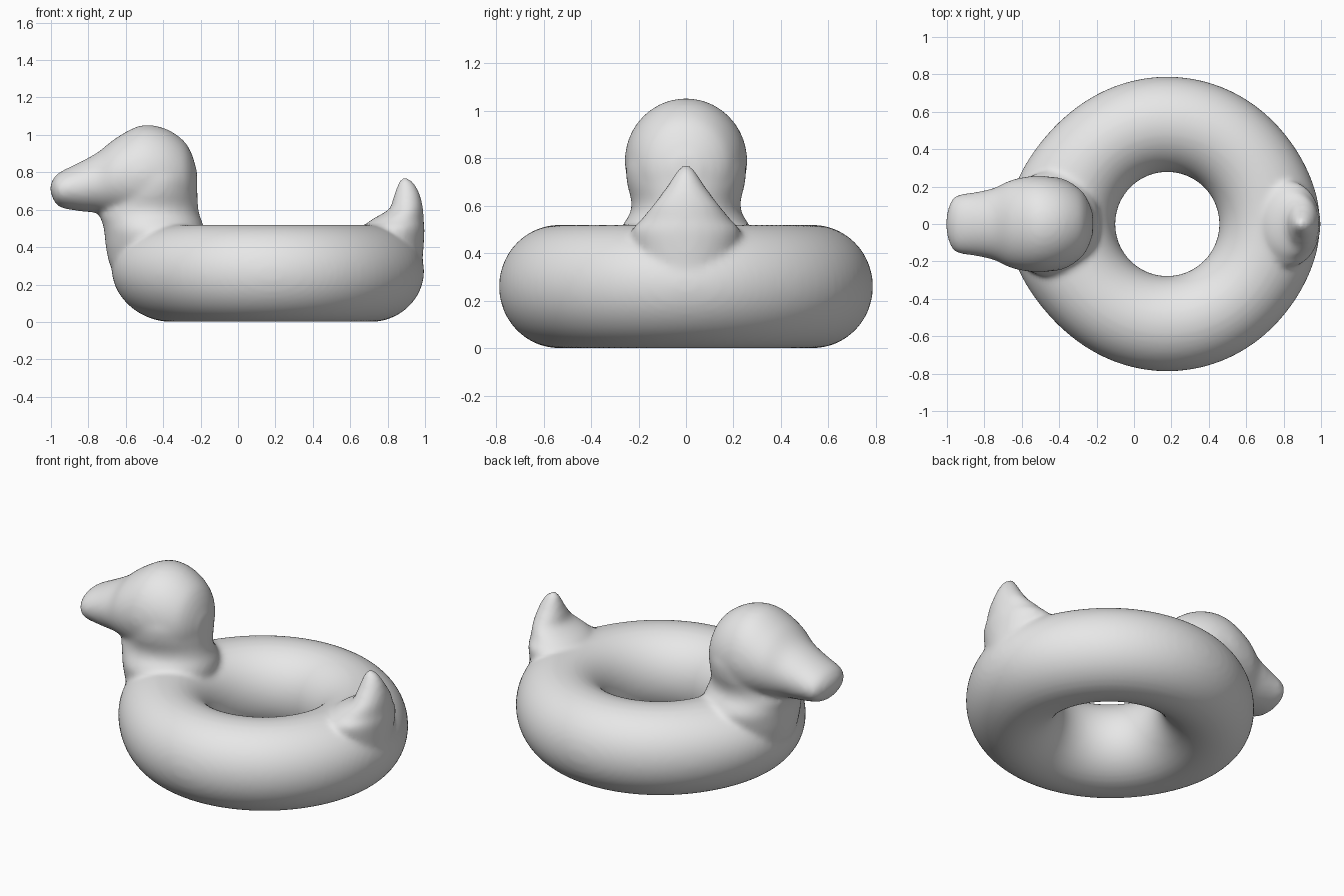
import bpy
import bmesh
from math import sin, cos, pi, exp, tau
from mathutils import Vector

cube = bpy.data.objects.get("Cube")
if cube:
    bpy.data.objects.remove(cube, do_unlink=True)

SIDES = 48


def spline(rows, steps=5):
    """Catmull-Rom interpolation through rows of section values."""
    pts = [Vector(r) for r in rows]
    out = []
    for i in range(len(pts) - 1):
        a, b = pts[max(i - 1, 0)], pts[i]
        c, d = pts[i + 1], pts[min(i + 2, len(pts) - 1)]
        for k in range(steps):
            t = k / steps
            out.append(b + (c - a) * (t / 2) + (a * 2 - b * 5 + c * 4 - d) * (t * t / 2)
                       + (b * 3 - a - c * 3 + d) * (t ** 3 / 2))
    return out + [pts[-1]]


def bridge(bm, ring_a, ring_b):
    n = len(ring_a)
    for j in range(n):
        k = (j + 1) % n
        bm.faces.new((ring_a[j], ring_a[k], ring_b[k], ring_b[j]))


def loft(bm, rows, place):
    """Rows are (station, low edge, high edge, half width)."""
    rings = []
    for s, lo, hi, w in spline(rows):
        mid, half = (lo + hi) / 2, max((hi - lo) / 2, 0.003)
        w = max(w, 0.003)
        rings.append([bm.verts.new(place(s, mid + half * cos(tau * j / SIDES),
                                         w * sin(tau * j / SIDES)))
                      for j in range(SIDES)])
    for a, b in zip(rings, rings[1:]):
        bridge(bm, a, b)
    bm.faces.new(rings[0])
    bm.faces.new(rings[-1])


def upright(s, m, w):
    return (m, w, s)


def lengthwise(s, m, w):
    return (s, w, m)


def add_ring(bm):
    """Inflated ring, swelling outward at the chest and slightly at the tail."""
    rings = []
    for i in range(96):
        u = tau * i / 96 - pi
        swell = 0.08 * exp(-((pi - abs(u)) / 0.5) ** 2) + 0.036 * exp(-(u / 0.45) ** 2)
        ring = []
        for j in range(SIDES):
            v = tau * j / SIDES
            r = 0.533 + 0.255 * cos(v) + swell * max(cos(v), 0) * (0.8 + 0.3 * sin(v))
            ring.append(bm.verts.new((0.178 + r * cos(u), r * sin(u), 0.26 + 0.26 * sin(v))))
        rings.append(ring)
    for a, b in zip(rings, rings[1:] + rings[:1]):
        bridge(bm, a, b)


bm = bmesh.new()
add_ring(bm)

# Neck rising out of the ring
loft(bm, [(0.18, -0.55, -0.25, 0.18), (0.28, -0.67, -0.20, 0.23),
          (0.38, -0.703, -0.19, 0.26), (0.48, -0.715, -0.18, 0.28),
          (0.53, -0.725, -0.19, 0.26), (0.57, -0.74, -0.205, 0.235),
          (0.62, -0.73, -0.214, 0.23), (0.70, -0.70, -0.217, 0.25),
          (0.78, -0.66, -0.225, 0.25), (0.84, -0.60, -0.27, 0.21)], upright)

# Head and bill
loft(bm, [(-1.004, 0.70, 0.73, 0.04), (-0.985, 0.65, 0.77, 0.105),
          (-0.95, 0.613, 0.802, 0.152), (-0.85, 0.593, 0.852, 0.17),
          (-0.75, 0.583, 0.907, 0.192), (-0.65, 0.565, 0.985, 0.237),
          (-0.52, 0.53, 1.05, 0.258), (-0.40, 0.53, 1.038, 0.242),
          (-0.30, 0.56, 0.978, 0.195), (-0.25, 0.61, 0.905, 0.135),
          (-0.218, 0.70, 0.80, 0.05)], lengthwise)

# Upturned tail
loft(bm, [(0.30, 0.62, 0.985, 0.20), (0.48, 0.66, 0.997, 0.23),
          (0.54, 0.705, 0.993, 0.19), (0.60, 0.805, 0.99, 0.142),
          (0.65, 0.826, 0.981, 0.104), (0.70, 0.842, 0.965, 0.068),
          (0.745, 0.858, 0.938, 0.04), (0.777, 0.885, 0.90, 0.01)], upright)

bmesh.ops.recalc_face_normals(bm, faces=bm.faces[:])
mesh = bpy.data.meshes.new("duck_swim_ring")
bm.to_mesh(mesh)
bm.free()
mesh.shade_smooth()

duck = bpy.data.objects.new("duck_swim_ring", mesh)
bpy.context.collection.objects.link(duck)

# Fuse the parts into one soft skin
fuse = duck.modifiers.new("fuse", "REMESH")
fuse.mode = "VOXEL"
fuse.voxel_size = 0.016
fuse.use_smooth_shade = True
soften = duck.modifiers.new("soften", "SMOOTH")
soften.factor = 0.5
soften.iterations = 8

grey = bpy.data.materials.new("light_grey")
grey.use_nodes = True
colour = (0.8, 0.8, 0.8, 1.0)
grey.diffuse_color = colour
grey.node_tree.nodes["Principled BSDF"].inputs["Base Color"].default_value = colour
mesh.materials.append(grey)
